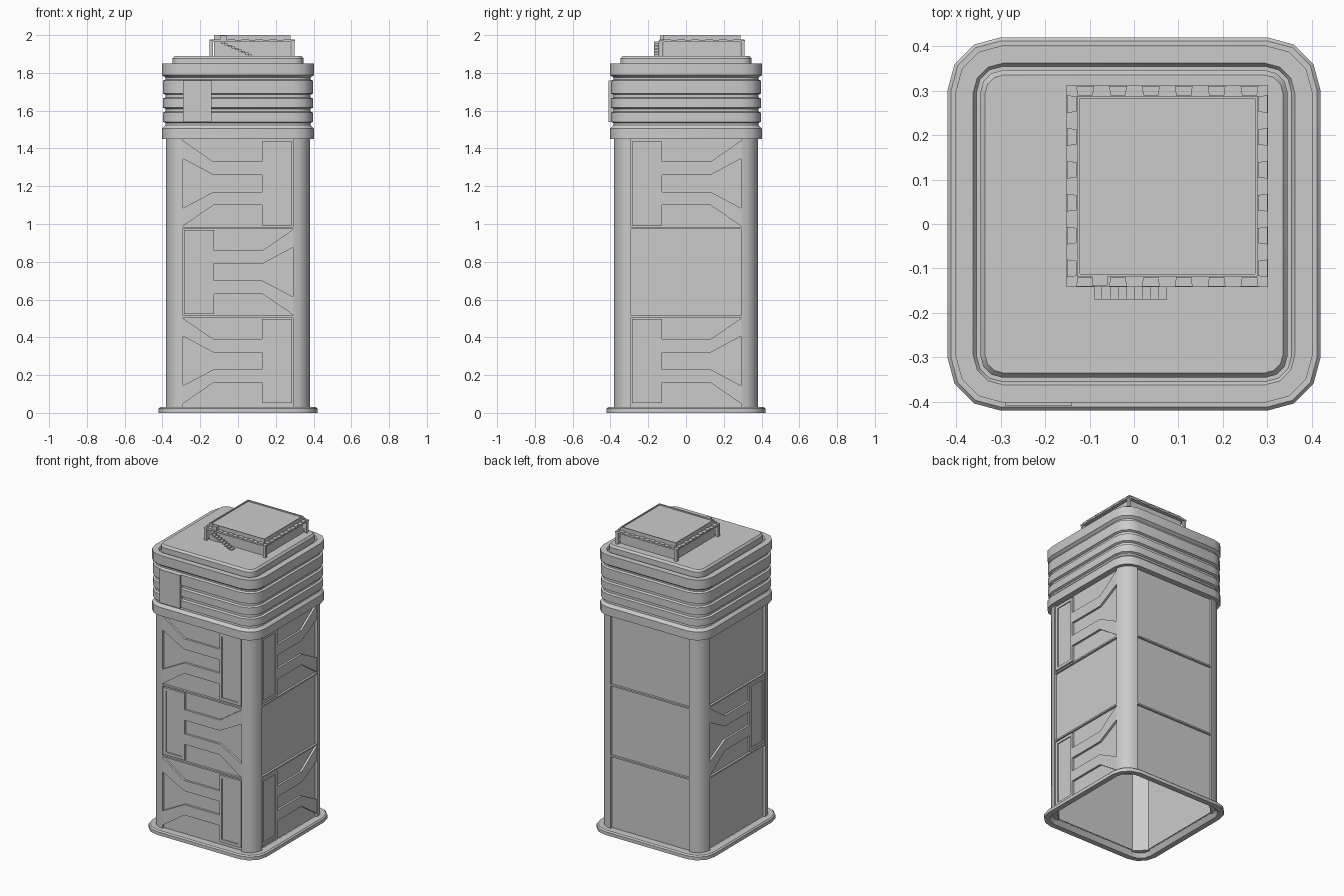
import bpy, bmesh, math
from mathutils import Matrix

if "Cube" in bpy.data.objects:
    bpy.data.objects.remove(bpy.data.objects["Cube"])

SEG = 3  # corner segments


def finish(name, bm, smooth=True):
    bmesh.ops.recalc_face_normals(bm, faces=bm.faces)
    me = bpy.data.meshes.new(name)
    bm.to_mesh(me)
    bm.free()
    ob = bpy.data.objects.new(name, me)
    bpy.context.collection.objects.link(ob)
    if smooth:
        bpy.ops.object.select_all(action='DESELECT')
        ob.select_set(True)
        bpy.context.view_layer.objects.active = ob
        bpy.ops.object.shade_smooth_by_angle(angle=math.radians(35))
    return ob


def rounded_square(half, straight):
    r, pts = half - straight, []
    for k in range(4):
        cx, cy = [(1, 1), (-1, 1), (-1, -1), (1, -1)][k]
        for i in range(SEG + 1):
            a = math.pi / 2 * (k + i / SEG)
            pts.append((cx * straight + r * math.cos(a), cy * straight + r * math.sin(a)))
    return pts


def loft(name, profile, straight, closed=False):
    """Sweep (half width, z) profile around a rounded square."""
    bm = bmesh.new()
    rings = [[bm.verts.new((x, y, z)) for x, y in rounded_square(h, straight)] for h, z in profile]
    pairs = list(zip(rings, rings[1:]))
    if closed:
        pairs.append((rings[-1], rings[0]))
    else:
        bm.faces.new(rings[-1])
    n = len(rings[0])
    for a, b in pairs:
        for i in range(n):
            j = (i + 1) % n
            bm.faces.new((a[i], a[j], b[j], b[i]))
    return finish(name, bm)


def prism(bm, pts, d0, d1, m=Matrix()):
    a = [bm.verts.new(m @ Matrix.Translation((u, v, d0)).translation) for u, v in pts]
    b = [bm.verts.new(m @ Matrix.Translation((u, v, d1)).translation) for u, v in pts]
    bm.faces.new(a[::-1])
    bm.faces.new(b)
    for i in range(len(pts)):
        j = (i + 1) % len(pts)
        bm.faces.new((a[i], a[j], b[j], b[i]))


def rect(u0, u1, v0, v1):
    return [(u0, v0), (u1, v0), (u1, v1), (u0, v1)]


# Base ring (open underneath)
loft("base_ring", [(0.42, 0), (0.42, 0.022), (0.412, 0.03), (0.365, 0.03), (0.385, 0)], 0.30, True)

# Corner columns
bm = bmesh.new()
arc = [(0.29 + 0.09 * math.cos(math.pi / 2 * i / 4), 0.29 + 0.09 * math.sin(math.pi / 2 * i / 4))
       for i in range(5)]
for k in range(4):
    prism(bm, arc + [(0.29, 0.358), (0.358, 0.29)], 0.025, 1.455, Matrix.Rotation(k * math.pi / 2, 4, 'Z'))
finish("corner_columns", bm)

# Walls: per side, storeys bottom to top; +1/-1 = decorated with block on that side, 0 = plain
BACK, FRONT = 0.364, 0.378
storeys = [0.275, 0.745, 1.215]
layout = {"front": (1, -1, 1), "right": (-1, 0, -1), "back": (0, 0, 0), "left": (0, 1, 0)}
stand = Matrix.Rotation(math.pi / 2, 4, 'X')
for k, (side, kinds) in enumerate(layout.items()):
    m = Matrix.Rotation(k * math.pi / 2, 4, 'Z') @ stand
    bm = bmesh.new()
    prism(bm, rect(-0.29, 0.29, 0.03, 1.45), BACK - 0.006, BACK, m)
    for z in (0.51, 0.98):  # floor dividers
        prism(bm, rect(-0.29, 0.29, z - 0.005, z + 0.005), BACK, FRONT, m)
    finish(side + "_wall", bm, False)

    bm = bmesh.new()
    for zc, s in zip(storeys, kinds):
        if not s:
            continue
        # flared ribs
        for f in (1, -1):
            rib = [(-0.29, 0.225), (-0.13, 0.115), (0.128, 0.115),
                   (0.128, 0.045), (-0.13, 0.045), (-0.29, 0.13)]
            prism(bm, [(s * u, zc + f * v) for u, v in rib], BACK, FRONT, m)
        # framed upright block
        for u0, u1, v0, v1 in ((0.128, 0.145, -0.222, 0.222), (0.265, 0.285, -0.222, 0.222),
                               (0.145, 0.265, 0.203, 0.222), (0.145, 0.265, -0.222, -0.203)):
            prism(bm, [(s * u, zc + v) for u, v in rect(u0, u1, v0, v1)], BACK, FRONT, m)
        prism(bm, [(s * u, zc + v) for u, v in rect(0.145, 0.265, -0.203, 0.203)], BACK, BACK + 0.008, m)
    if any(kinds):
        finish(side + "_wall_relief", bm, False)
    else:
        bm.free()

# Banded crown with roof
profile = [(0.36, 1.45), (0.402, 1.45), (0.402, 1.505), (0.385, 1.523)]
for z0, z1 in ((1.535, 1.595), (1.61, 1.625 + 0.045), (1.685, 1.695 + 0.07)):
    profile += [(0.384, z0), (0.397, z0 + 0.006), (0.397, z1 - 0.006), (0.384, z1)]
profile += [(0.384, 1.775), (0.402, 1.788), (0.402, 1.85), (0.362, 1.85), (0.355, 1.84),
            (0.346, 1.84), (0.346, 1.877), (0.335, 1.89)]
loft("crown", profile, 0.295)

# Blank sign plate on the crown front
bm = bmesh.new()
prism(bm, rect(-0.29, -0.14, 1.54, 1.76), 0.38, 0.41, stand)
finish("blank_sign_plate", bm, False)

# Rooftop landing platform
at = Matrix.Translation((0.075, 0.085, 0))


def square(h):
    return rect(-h, h, -h, h)


bm = bmesh.new()
prism(bm, square(0.203), 1.885, 1.992, at)
for k in range(4):  # raised rim
    prism(bm, rect(-0.203, 0.197, -0.203, -0.197), 1.992, 2.0, at @ Matrix.Rotation(k * math.pi / 2, 4, 'Z'))
finish("platform_body", bm, False)

bm = bmesh.new()
prism(bm, square(0.227), 1.964, 1.973, at)
for k in range(4):
    m = at @ Matrix.Rotation(k * math.pi / 2, 4, 'Z')
    for i in range(6):  # tapered pads along the walkway
        u = -0.185 + i * 0.074
        prism(bm, [(u - 0.02, -0.226), (u + 0.02, -0.226), (u + 0.017, -0.204), (u - 0.017, -0.204)],
              1.973, 1.978, m)
finish("platform_walkway", bm, False)

bm = bmesh.new()
for k in range(4):
    prism(bm, rect(0.207, 0.225, 0.207, 0.225), 1.885, 1.965, at @ Matrix.Rotation(k * math.pi / 2, 4, 'Z'))
finish("platform_legs", bm, False)

# Stair down from the walkway, with its small hatch
bm = bmesh.new()
for i in range(9):
    x, z = -0.09 + i * 0.0183, 1.965 - i * 0.0083
    prism(bm, rect(x, x + 0.0183, -0.17, -0.142), z - 0.011, z)
finish("stair", bm, False)

bm = bmesh.new()
prism(bm, rect(-0.095, -0.06, -0.138, -0.112), 1.973, 1.998)
finish("stair_hatch", bm, False)
